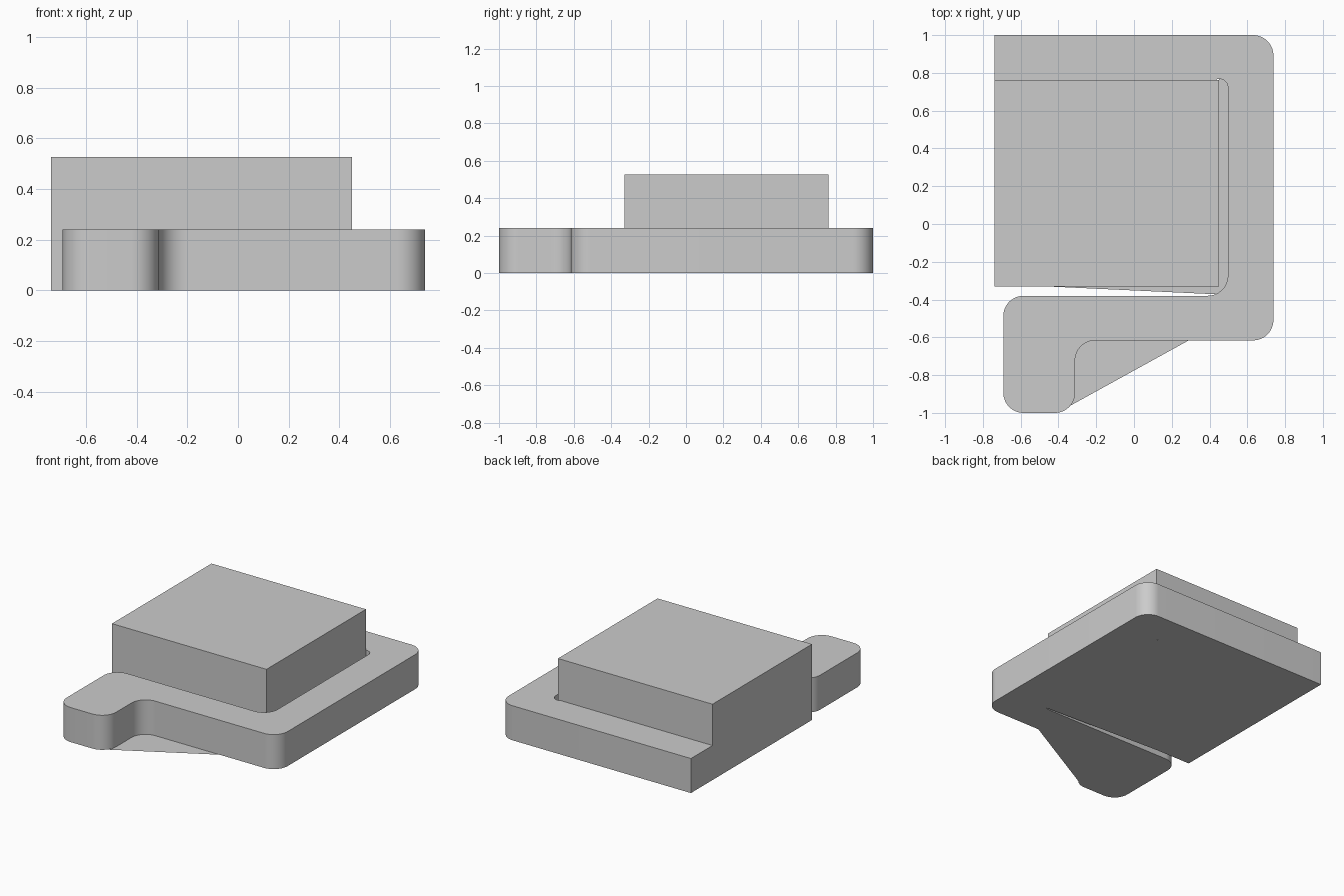
import bpy, bmesh, math
from mathutils import Vector

if "Cube" in bpy.data.objects:
    bpy.data.objects.remove(bpy.data.objects["Cube"])

R = 0.107                      # bend radius
L, W = -0.738, 0.738           # left / right limits
BASE_H, TOP_H = 0.24, 0.527


def outline(corners, steps=12):
    """Expand (x, y, radius) corners into points, with arcs at rounded corners."""
    pts = []
    for i, (x, y, r) in enumerate(corners):
        p = Vector((x, y))
        if r == 0:
            pts.append(p)
            continue
        a = (Vector(corners[i - 1][:2]) - p).normalized()
        b = (Vector(corners[(i + 1) % len(corners)][:2]) - p).normalized()
        for k in range(steps + 1):
            t = k / steps * math.pi / 2
            pts.append(p + a * r * (1 - math.sin(t)) + b * r * (1 - math.cos(t)))
    return pts


def add_part(name, polys, height=0):
    """Flat polygons, extruded to a solid when a height is given."""
    bm = bmesh.new()
    for pts in polys:
        f = bm.faces.new([bm.verts.new((p[0], p[1], 0)) for p in pts])
        f.normal_update()
        if f.normal.z > 0:
            f.normal_flip()
        if height:
            bottom = bmesh.ops.extrude_face_region(bm, geom=[f], use_keep_orig=True)
            verts = [v for v in bottom["geom"] if isinstance(v, bmesh.types.BMVert)]
            bmesh.ops.translate(bm, verts=verts, vec=(0, 0, height))
    if height:
        bmesh.ops.recalc_face_normals(bm, faces=bm.faces)
    me = bpy.data.meshes.new(name)
    bm.to_mesh(me)
    bm.free()
    ob = bpy.data.objects.new(name, me)
    bpy.context.collection.objects.link(ob)
    return ob


# Bent bracket; its upper arm runs slightly into the block
bracket = add_part("bracket", [outline([
    (L, 1, 0), (W, 1, R), (W, -0.616, R), (-0.312, -0.616, R),
    (-0.312, -1, R), (-0.692, -1, R), (-0.692, -0.38, R), (0.497, -0.38, R),
    (0.497, 0.768, 0.045), (0.44, 0.768, 0), (0.40, 0.70, 0), (L, 0.70, 0)])], BASE_H)

# Raised block, fused with the bracket
block = add_part("block", [[(L, -0.33), (0.45, -0.33), (0.45, 0.763), (L, 0.763)]], TOP_H)
block.hide_render = True
mod = bracket.modifiers.new("fuse", 'BOOLEAN')
mod.operation, mod.solver, mod.object = 'UNION', 'EXACT', block
bpy.context.view_layer.objects.active = bracket
bracket.select_set(True)
bpy.ops.object.modifier_apply(modifier=mod.name)
bpy.data.objects.remove(block)
bracket.name = "bracket_with_block"
bpy.ops.object.shade_smooth_by_angle(angle=math.radians(30))

# Thin floor webs: the slot beside the block and the triangle at the foot
slot = outline([(0.39, -0.38, 0), (0.497, -0.38, R), (0.497, 0.768, 0.045), (0.45, 0.768, 0)])
slot = [p for p in slot[1:] if p.x > 0.43] + [(0.45, -0.33), (-0.47, -0.33)]
bend = outline([(0.29, -0.616, 0), (-0.312, -0.616, R), (-0.312, -0.893, 0), (-0.343, -0.965, 0)])
bend.insert(-1, Vector((-0.32, -0.935)))
add_part("floor_web", [slot, bend])
